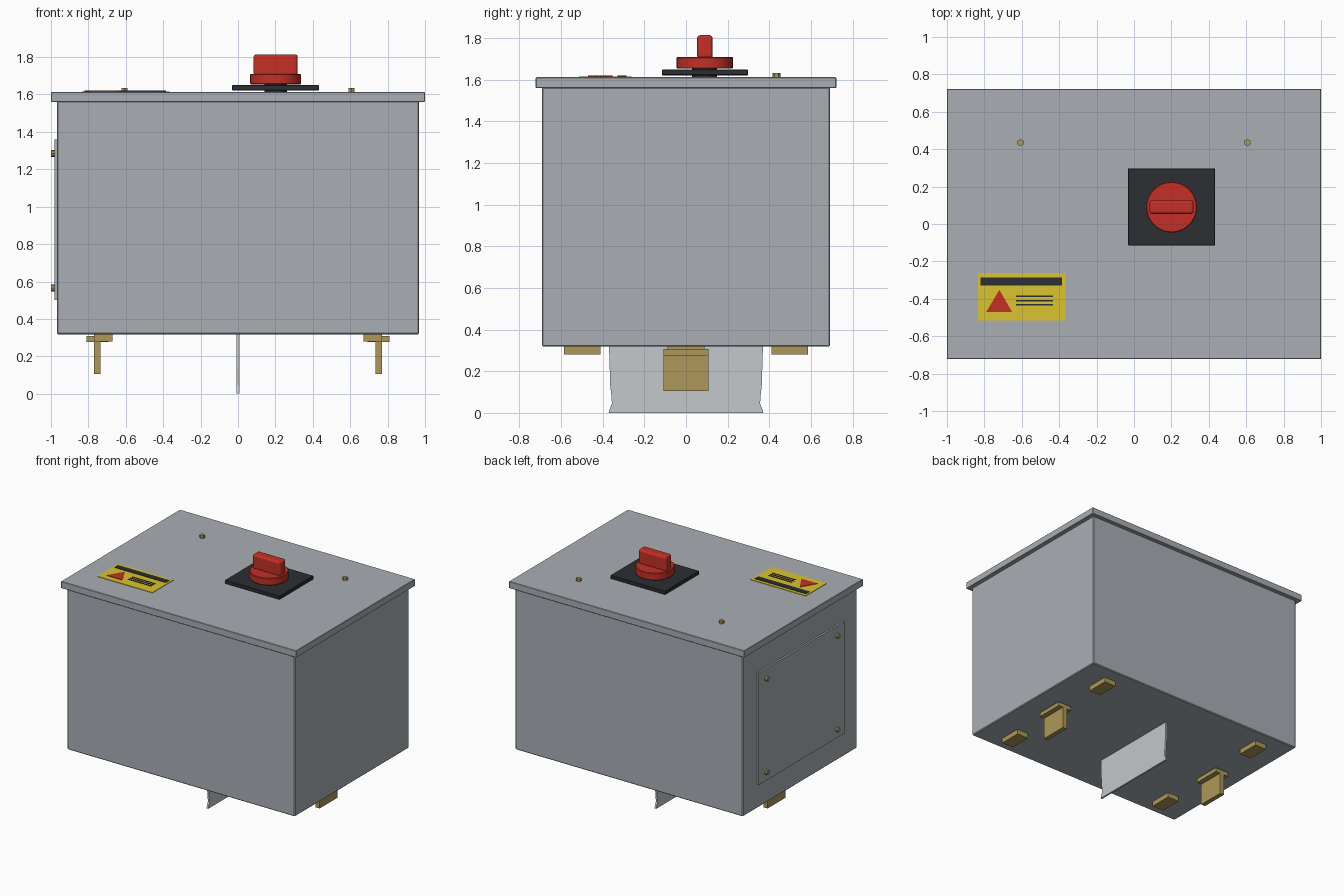
import bpy, bmesh, math

if "Cube" in bpy.data.objects:
    bpy.data.objects.remove(bpy.data.objects["Cube"])

def material(name, rgb):
    m = bpy.data.materials.new(name)
    m.diffuse_color = (*rgb, 1)
    m.use_nodes = True
    m.node_tree.nodes["Principled BSDF"].inputs["Base Color"].default_value = m.diffuse_color
    return m

STEEL = material("steel", (0.40, 0.43, 0.46))
SILVER = material("silver", (0.55, 0.58, 0.60))
BRASS = material("brass", (0.42, 0.31, 0.10))
RED = material("red", (0.55, 0.03, 0.02))
BLACK = material("black", (0.025, 0.028, 0.032))
YELLOW = material("yellow", (0.70, 0.55, 0.03))

def finish(name, bm, mat, bevel=0, segments=1):
    bmesh.ops.recalc_face_normals(bm, faces=bm.faces)
    me = bpy.data.meshes.new(name)
    bm.to_mesh(me)
    bm.free()
    me.materials.append(mat)
    ob = bpy.data.objects.new(name, me)
    bpy.context.collection.objects.link(ob)
    if bevel:
        mod = ob.modifiers.new("bevel", 'BEVEL')
        mod.width, mod.segments = bevel, segments
        mod.limit_method = 'ANGLE'
    return ob

def box(name, x, y, z, mat, bevel=0, segments=1):
    bm = bmesh.new()
    bmesh.ops.create_cube(bm, size=1)
    for v in bm.verts:
        v.co = [(r[0] + r[1]) / 2 + c * (r[1] - r[0]) for c, r in zip(v.co, (x, y, z))]
    return finish(name, bm, mat, bevel, segments)

def cylinder(name, loc, radius, depth, sides, mat, rot=(0, 0, 0), bevel=0):
    bm = bmesh.new()
    bmesh.ops.create_cone(bm, cap_ends=True, segments=sides, radius1=radius,
                          radius2=radius, depth=depth)
    ob = finish(name, bm, mat, bevel)
    ob.location, ob.rotation_euler = loc, rot
    return ob

def prism(name, points, offset, mat):
    bm = bmesh.new()
    face = bm.faces.new([bm.verts.new(p) for p in points])
    ext = bmesh.ops.extrude_face_region(bm, geom=[face])["geom"]
    bmesh.ops.translate(bm, vec=offset, verts=[g for g in ext if isinstance(g, bmesh.types.BMVert)])
    return finish(name, bm, mat)

# Enclosure and overhanging lid
box("enclosure_body", (-0.968, 0.968), (-0.692, 0.692), (0.318, 1.565), STEEL, 0.006)
box("lid", (-1, 1), (-0.722, 0.722), (1.56, 1.613), STEEL, 0.003)

# Side access panel with four corner screws
box("side_panel", (-0.982, -0.966), (-0.52, 0.52), (0.5, 1.36), STEEL)
for y in (-0.43, 0.43):
    for z in (0.565, 1.285):
        cylinder("panel_screw", (-0.989, y, z), 0.018, 0.022, 8, BRASS, (0, math.pi / 2, 0))

# Lid screws
for x in (-0.607, 0.607):
    cylinder("lid_screw", (x, 0.435, 1.622), 0.019, 0.024, 6, BRASS)

# Rotary switch: plate, stub, knob base and grip
box("switch_plate", (-0.032, 0.434), (-0.115, 0.298), (1.622, 1.65), BLACK, 0.003)
cylinder("switch_shaft", (0.201, 0.09, 1.632), 0.06, 0.06, 24, BLACK)
knob = cylinder("knob_base", (0.201, 0.09, 1.682), 0.136, 0.056, 32, RED, bevel=0.004)
box("knob_grip", (0.083, 0.319), (0.053, 0.128), (1.70, 1.815), RED, 0.016, 3)
bpy.context.view_layer.objects.active = knob
knob.select_set(True)
bpy.ops.object.shade_smooth_by_angle()

# Warning label with band, triangle and rule lines
box("label", (-0.835, -0.367), (-0.515, -0.262), (1.611, 1.617), YELLOW)
box("label_band", (-0.82, -0.384), (-0.33, -0.286), (1.615, 1.62), BLACK)
prism("label_triangle", [(-0.79, -0.47, 1.615), (-0.652, -0.47, 1.615), (-0.72, -0.352, 1.615)],
      (0, 0, 0.005), RED)
for y in (-0.387, -0.41, -0.433):
    box("label_rule", (-0.63, -0.432), (y - 0.004, y + 0.004), (1.615, 1.62), BLACK)

# Central blade below the box, with waisted ends
half = [(0.372, 0), (0.366, 0.02), (0.356, 0.045), (0.358, 0.08), (0.364, 0.13), (0.37, 0.33)]
outline = half + [(-y, z) for y, z in reversed(half)]
prism("ground_blade", [(-0.007, y, z) for y, z in outline], (0.014, 0, 0), SILVER)

# Brass stab clips and mounting feet, mirrored
for s in (-1, 1):
    def span(a, b):
        return tuple(sorted((s * a, s * b)))
    box("stab_blade", span(0.734, 0.77), (-0.108, 0.108), (0.106, 0.305), BRASS)
    box("stab_flange", span(0.692, 0.811), (-0.108, 0.108), (0.276, 0.308), BRASS)
    box("stab_stem", span(0.734, 0.77), (-0.09, 0.09), (0.30, 0.325), BRASS)
    for y in (-0.498, 0.498):
        box("mounting_foot", span(0.67, 0.77), (y - 0.088, y + 0.088), (0.28, 0.322), BRASS)
